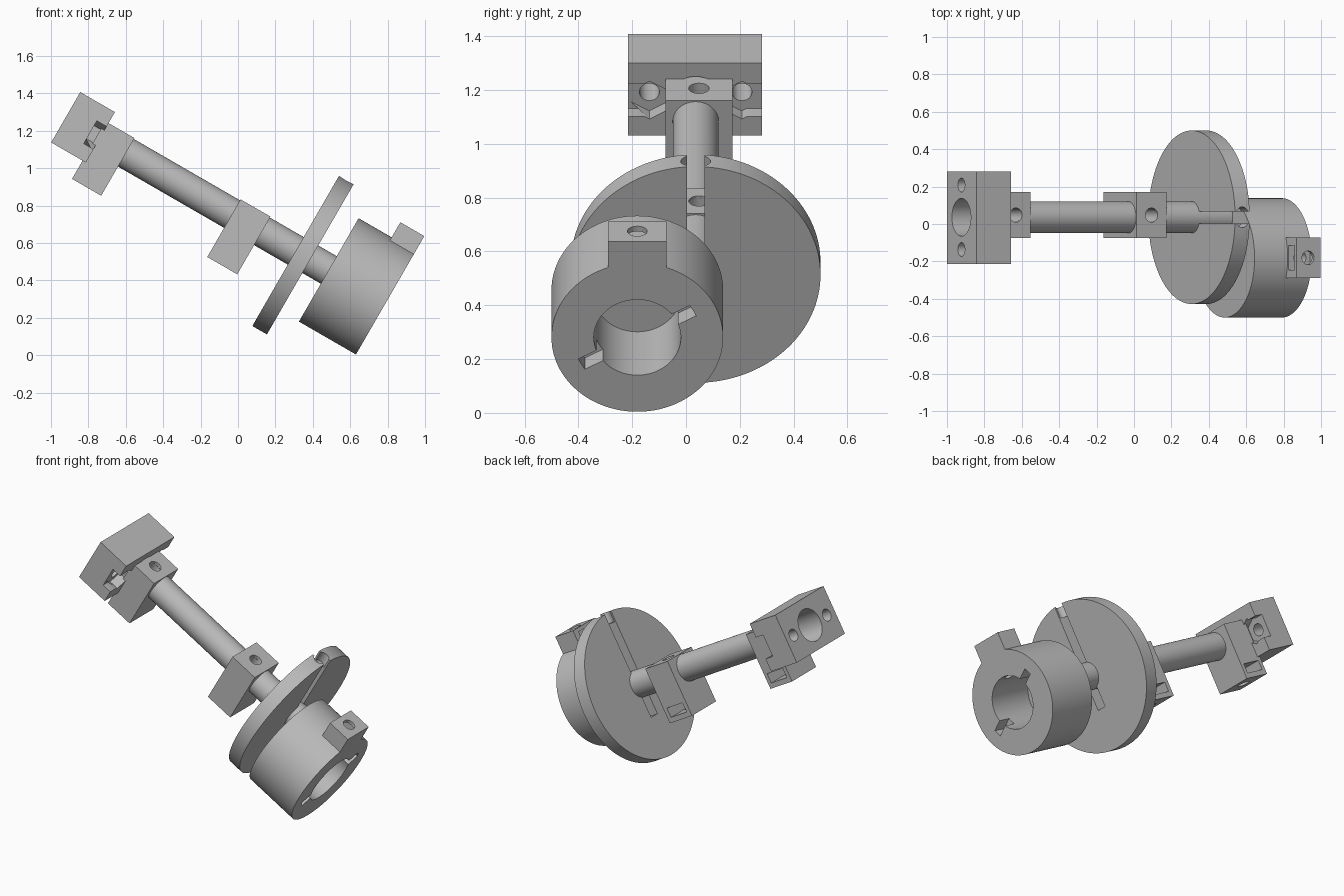
import bpy
import math
from mathutils import Matrix, Vector

cube = bpy.data.objects.get("Cube")
if cube:
    bpy.data.objects.remove(cube, do_unlink=True)

# One plain grey for the whole mechanism
grey = bpy.data.materials.new("machined_grey")
grey.use_nodes = True
grey.diffuse_color = (0.5, 0.5, 0.5, 1)
grey.node_tree.nodes["Principled BSDF"].inputs["Base Color"].default_value = (0.5, 0.5, 0.5, 1)

# Parts are built with the shaft along x, then everything is tilted
TILT = Matrix.Rotation(math.radians(30), 4, "Y")
AXIS_Y, AXIS_Z = 0.036, 0.638
DRUM_Y = -0.181
BLOCK_Y = 0.048
parts = []


def finish(name, matrix):
    ob = bpy.context.object
    ob.name = name
    ob.data.transform(matrix)
    ob.matrix_world = Matrix.Identity(4)
    return ob


def box(name, x, y, z):
    """Box from (low, high) ranges."""
    bpy.ops.mesh.primitive_cube_add(size=1)
    ranges = (x, y, z)
    centre = Vector([(a + b) / 2 for a, b in ranges])
    size = [b - a for a, b in ranges]
    return finish(name, Matrix.Translation(centre) @ Matrix.Diagonal((*size, 1)))


def cyl(name, axis, radius, start, end, u, v, sides=64):
    """Cylinder along x (u, v are y, z) or along z (u, v are x, y)."""
    bpy.ops.mesh.primitive_cylinder_add(vertices=sides, radius=radius, depth=end - start)
    mid = (start + end) / 2
    if axis == "x":
        m = Matrix.Translation((mid, u, v)) @ Matrix.Rotation(math.pi / 2, 4, "Y")
    else:
        m = Matrix.Translation((u, v, mid))
    return finish(name, m)


def combine(ob, tools, operation="DIFFERENCE"):
    for tool in tools:
        tool.hide_render = True
        mod = ob.modifiers.new("cut", "BOOLEAN")
        mod.operation = operation
        mod.solver = "EXACT"
        mod.object = tool
        bpy.context.view_layer.objects.active = ob
        bpy.ops.object.modifier_apply(modifier=mod.name)
        bpy.data.objects.remove(tool, do_unlink=True)
    return ob


def keep(ob):
    parts.append(ob)
    return ob


# Shaft, with the set-screw holes continuing into it
collars = {"upper_collar": (-1.24, -1.06), "lower_collar": (-0.405, -0.22)}
shaft = keep(cyl("shaft", "x", 0.085, -1.2, 0.21, AXIS_Y, AXIS_Z))

# Collar blocks with a screw hole and a nut slot in the left side
for name, (lo, hi) in collars.items():
    mid = (lo + hi) / 2
    block = box(name, (lo, hi), (BLOCK_Y - 0.124, BLOCK_Y + 0.124), (0.373, 0.729))
    keep(combine(block, [
        cyl("bore", "x", 0.0855, mid - 0.03, hi + 0.1, AXIS_Y, AXIS_Z) if lo < -1
        else cyl("bore", "x", 0.0855, lo - 0.1, hi + 0.1, AXIS_Y, AXIS_Z),
        cyl("screw", "z", 0.038, 0.3, 0.8, mid, BLOCK_Y, 32),
        box("nut_slot", (mid - 0.065, mid + 0.065), (BLOCK_Y - 0.065, 0.3), (0.405, 0.465)),
    ]))
    combine(shaft, [cyl("screw", "z", 0.038, 0.6, 0.8, mid, BLOCK_Y, 32)])

# Mounting block with centre bore, bolt holes and side-loading nut pockets
mount = box("mounting_block", (-1.434, -1.22), (-0.215, 0.282), (0.486, 0.797))
cuts = [cyl("bore", "x", 0.101, -1.5, -1.1, AXIS_Y, AXIS_Z)]
for side in (-1, 1):
    y = AXIS_Y + side * 0.172
    cuts.append(cyl("bolt", "x", 0.037, -1.5, -1.1, y, AXIS_Z, 32))
    pocket = cyl("pocket", "x", 0.081, -1.28, -1.15, y, AXIS_Z, 6)
    # point the hexagon up and down
    spin = Matrix.Translation((0, y, AXIS_Z))
    points = [v.co for v in pocket.data.vertices]
    if abs(max(p.z for p in points) - AXIS_Z - 0.081) > 0.002:
        pocket.data.transform(spin @ Matrix.Rotation(math.pi / 2, 4, "X") @ spin.inverted())
    cuts.append(pocket)
    cuts.append(box("channel", (-1.28, -1.15), sorted((y, y + side * 0.2)),
                    (AXIS_Z - 0.07, AXIS_Z + 0.07)))
keep(combine(mount, cuts))

# Disc with a radial slot and a recess at its rim
disc = cyl("slotted_disc", "x", 0.464, -0.012, 0.078, AXIS_Y, AXIS_Z, 128)
rim = cyl("rim_recess", "z", 0.042, 1.03, 1.2, 0.033, AXIS_Y, 32)
stretch = Matrix.Translation((0, AXIS_Y, 0))
rim.data.transform(stretch @ Matrix.Diagonal((1, 1.33, 1, 1)) @ stretch.inverted())
keep(combine(disc, [
    box("slot", (-0.1, 0.2), (AXIS_Y - 0.032, AXIS_Y + 0.032), (AXIS_Z - 0.21, 1.3)),
    rim,
]))

# Offset drum with a screw tab, blind bore and two keyways
drum = cyl("drum", "x", 0.319, 0.192, 0.544, DRUM_Y, AXIS_Z, 128)
tab = box("tab", (0.396, 0.544), (DRUM_Y - 0.108, DRUM_Y + 0.108), (0.87, 1.05))
combine(drum, [tab], "UNION")
keyway = box("keyway", (0.46, 0.7), (-0.237, 0.237), (-0.025, 0.025))
keyway.data.transform(Matrix.Translation((0, DRUM_Y, AXIS_Z)) @ Matrix.Rotation(math.radians(29), 4, "X"))
keep(combine(drum, [
    cyl("bore", "x", 0.162, 0.222, 0.7, DRUM_Y, AXIS_Z),
    keyway,
    cyl("screw", "z", 0.037, 0.72, 1.2, 0.468, DRUM_Y, 32),
    box("nut_slot", (0.3, 0.53), (DRUM_Y - 0.066, DRUM_Y + 0.066), (0.964, 1.028)),
]))

# Tilt, colour and shade every part
for ob in parts:
    ob.data.transform(TILT)
    ob.data.materials.clear()
    ob.data.materials.append(grey)
    bpy.ops.object.select_all(action="DESELECT")
    ob.select_set(True)
    bpy.context.view_layer.objects.active = ob
    bpy.ops.object.shade_smooth_by_angle(angle=math.radians(30))
